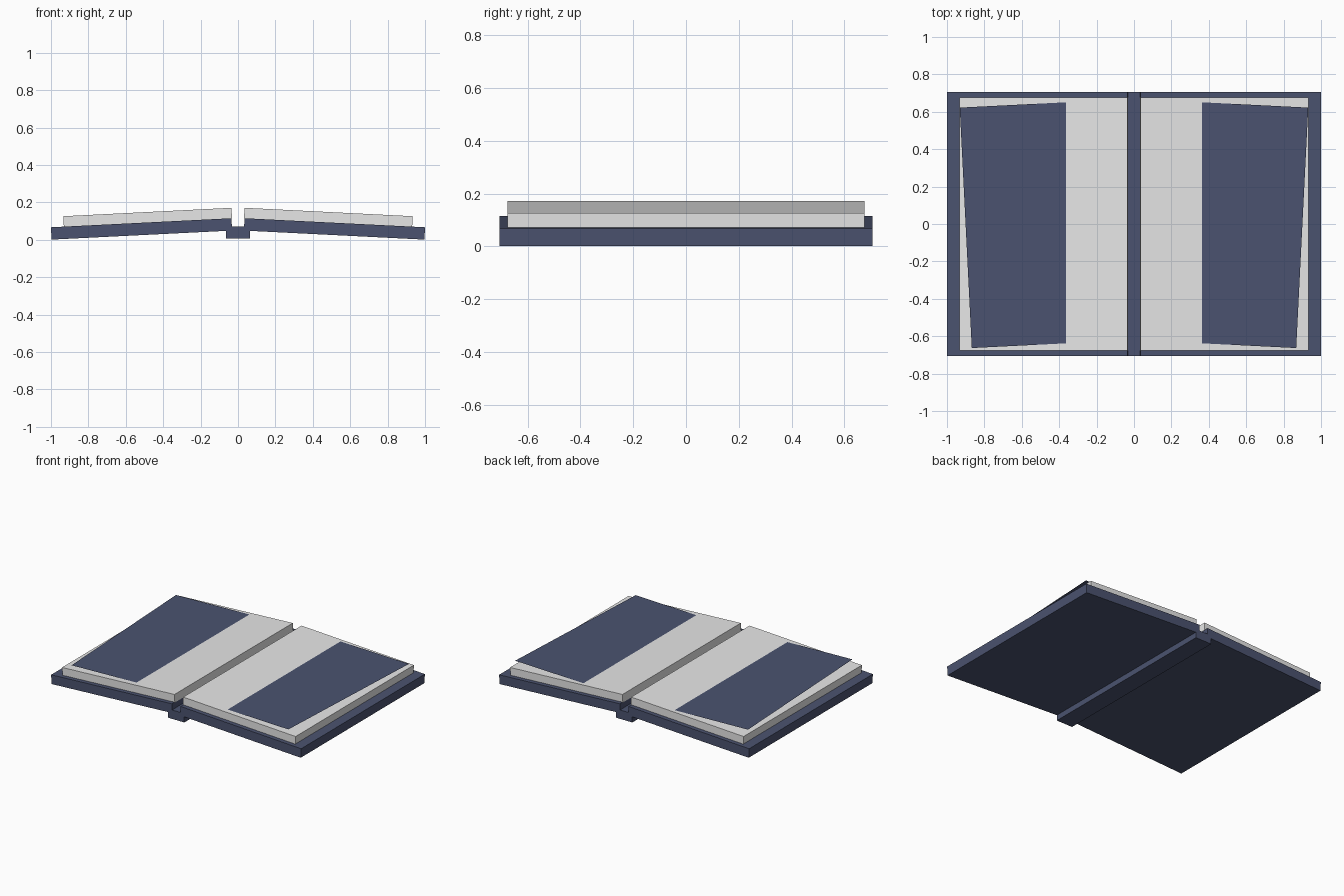
import bpy, bmesh, math
from mathutils import Matrix, Vector

if "Cube" in bpy.data.objects:
    bpy.data.objects.remove(bpy.data.objects["Cube"])

TILT = 0.05  # slope of each half of the open book, radians


def material(name, rgb):
    m = bpy.data.materials.new(name)
    m.diffuse_color = (*rgb, 1)
    m.use_nodes = True
    m.node_tree.nodes["Principled BSDF"].inputs["Base Color"].default_value = m.diffuse_color
    return m


navy = material("navy_cover", (0.07, 0.086, 0.16))
paper = material("pale_paper", (0.8, 0.8, 0.8))


def add(name, bm, mat):
    bmesh.ops.recalc_face_normals(bm, faces=bm.faces)
    me = bpy.data.meshes.new(name)
    bm.to_mesh(me)
    bm.free()
    me.materials.append(mat)
    bpy.context.collection.objects.link(bpy.data.objects.new(name, me))


def slab(name, side, outer_top, inner_x, thick, half_y, mat):
    """Tilted board given by its outer top edge, mirrored by side."""
    along = Vector((-math.cos(TILT), math.sin(TILT)))
    down = Vector((-math.sin(TILT), -math.cos(TILT))) * thick
    a = Vector(outer_top)
    b = a + along * ((a.x - inner_x) / math.cos(TILT))
    bm = bmesh.new()
    ring = [bm.verts.new((side * p.x, -half_y, p.y)) for p in (a, b, b + down, a + down)]
    face = bm.faces.new(ring)
    ext = bmesh.ops.extrude_face_region(bm, geom=[face])
    bmesh.ops.translate(bm, vec=(0, 2 * half_y, 0),
                        verts=[v for v in ext["geom"] if isinstance(v, bmesh.types.BMVert)])
    add(name, bm, mat)


for side, label in ((-1, "left"), (1, "right")):
    # Cover board and page block
    slab(label + "_cover", side, (1.0, 0.067), 0.035, 0.066, 0.707, navy)
    slab(label + "_pages", side, (0.934, 0.126), 0.035, 0.058, 0.676, paper)
    # Level, slightly turned sheet that emerges from the sloping page
    bm = bmesh.new()
    bmesh.ops.create_grid(bm, x_segments=1, y_segments=1, size=0.5)
    bmesh.ops.transform(bm, verts=bm.verts, matrix=(
        Matrix.Translation((side * 0.49, 0, 0.1545))
        @ Matrix.Rotation(-side * TILT, 4, 'Z')
        @ Matrix.Diagonal((0.82, 1.287, 1, 1))))
    add(label + "_sheet", bm, navy)

# Spine block
bm = bmesh.new()
bmesh.ops.create_cube(bm, size=1, matrix=Matrix.Translation((0, 0, 0.039))
                      @ Matrix.Diagonal((0.13, 1.414, 0.064, 1)))
add("spine", bm, navy)
